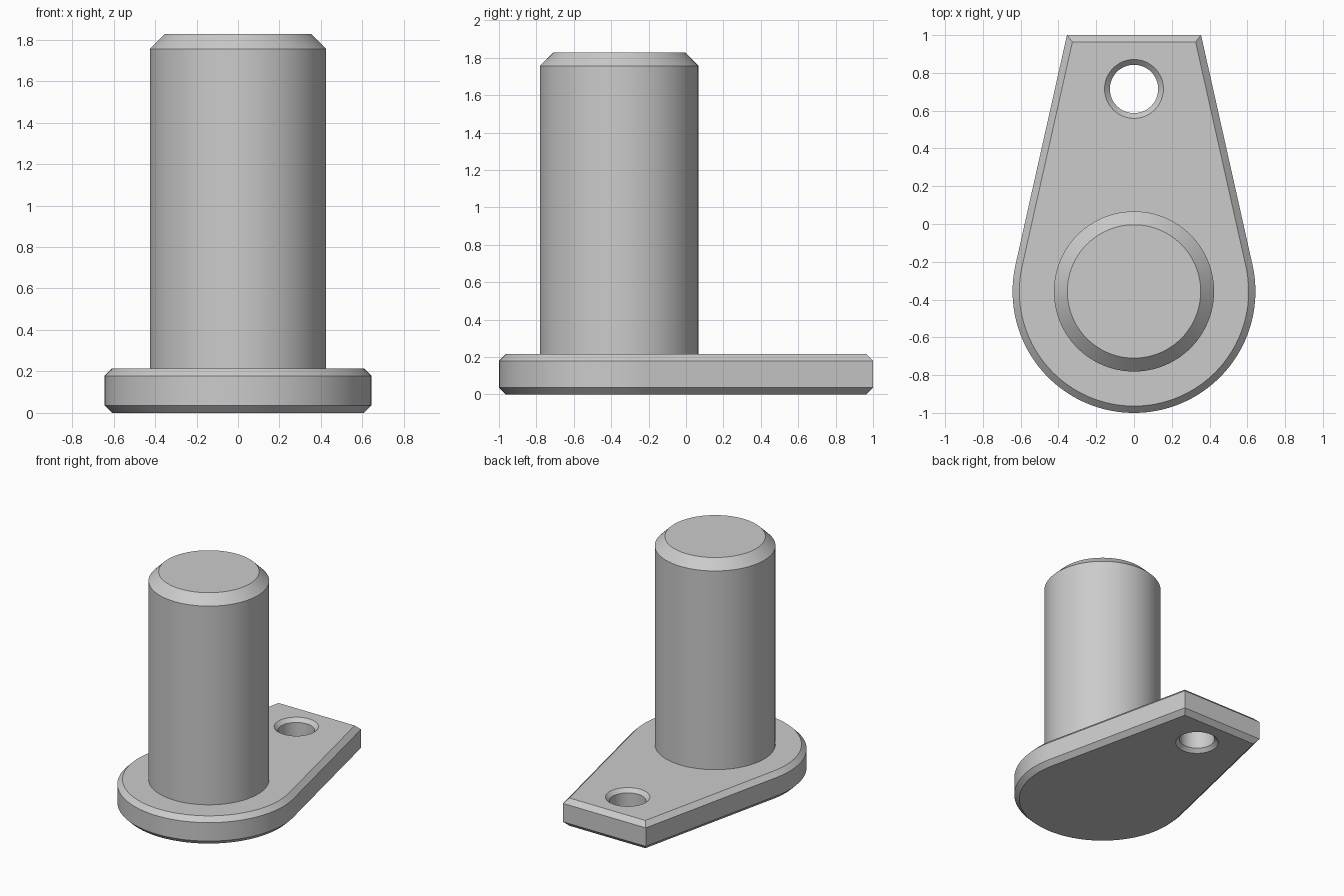
import bpy, bmesh
from math import sin, cos, pi, acos, atan2, hypot

if "Cube" in bpy.data.objects:
    bpy.data.objects.remove(bpy.data.objects["Cube"], do_unlink=True)

# Plain steel material
steel = bpy.data.materials.new("grey_steel")
steel.use_nodes = True
grey = (0.6, 0.6, 0.6, 1)
steel.diffuse_color = grey
steel.node_tree.nodes["Principled BSDF"].inputs["Base Color"].default_value = grey

PIN_Y, ROUND_R = -0.357, 0.643          # shared centre of pin and rounded end
THICK, BEVEL = 0.215, 0.036
TAB_X = 0.355
HOLE_Y, HOLE_R, SINK = 0.715, 0.128, 0.028
dx, dy = TAB_X, 1 - PIN_Y
TANGENT = atan2(dy, dx) - acos(ROUND_R / hypot(dx, dy))


def circle(radius, cy, n):
    return [(radius * cos(2 * pi * i / n), cy + radius * sin(2 * pi * i / n)) for i in range(n)]


def outline(inset, n=72):
    """Rounded end with straight tangent sides tapering to a flat tab."""
    r, y = ROUND_R - inset, 1 - inset
    x = (r - (y - PIN_Y) * sin(TANGENT)) / cos(TANGENT)
    start, sweep = pi - TANGENT, pi + 2 * TANGENT
    arc = [start + sweep * i / n for i in range(n + 1)]
    return [(r * cos(a), PIN_Y + r * sin(a)) for a in arc] + [(x, y), (-x, y)]


def add_walls(bm, layers):
    """Stack (points, z) rings joined by quads; return the rings."""
    rings = [[bm.verts.new((x, y, z)) for x, y in pts] for pts, z in layers]
    for low, high in zip(rings, rings[1:]):
        for i in range(len(low)):
            j = (i + 1) % len(low)
            bm.faces.new((low[i], low[j], high[j], high[i]))
    return rings


def ring_edges(bm, ring):
    return [bm.edges.get((ring[i - 1], ring[i])) for i in range(len(ring))]


def finish(bm, name):
    bmesh.ops.recalc_face_normals(bm, faces=bm.faces[:])
    mesh = bpy.data.meshes.new(name)
    bm.to_mesh(mesh)
    bm.free()
    mesh.materials.append(steel)
    obj = bpy.data.objects.new(name, mesh)
    bpy.context.collection.objects.link(obj)
    bpy.ops.object.select_all(action="DESELECT")
    obj.select_set(True)
    bpy.context.view_layer.objects.active = obj
    bpy.ops.object.shade_smooth_by_angle(angle=pi / 6)


# Bevelled base plate with a countersunk through hole
bm = bmesh.new()
outer = add_walls(bm, [(outline(BEVEL), 0), (outline(0), BEVEL),
                       (outline(0), THICK - BEVEL), (outline(BEVEL), THICK)])
narrow, wide = circle(HOLE_R, HOLE_Y, 48), circle(HOLE_R + SINK, HOLE_Y, 48)
hole = add_walls(bm, [(wide, 0), (narrow, SINK), (narrow, THICK - SINK), (wide, THICK)])
for end in (0, -1):
    edges = ring_edges(bm, outer[end]) + ring_edges(bm, hole[end])
    bmesh.ops.triangle_fill(bm, edges=edges, use_beauty=True)
finish(bm, "base_plate")

# Upright pin with a chamfered top, seated slightly into the plate
bm = bmesh.new()
shaft, tip = circle(0.424, PIN_Y, 96), circle(0.353, PIN_Y, 96)
rings = add_walls(bm, [(shaft, THICK - 0.02), (shaft, 1.756), (tip, 1.827)])
bm.faces.new(rings[0])
bm.faces.new(rings[-1])
finish(bm, "pin")
